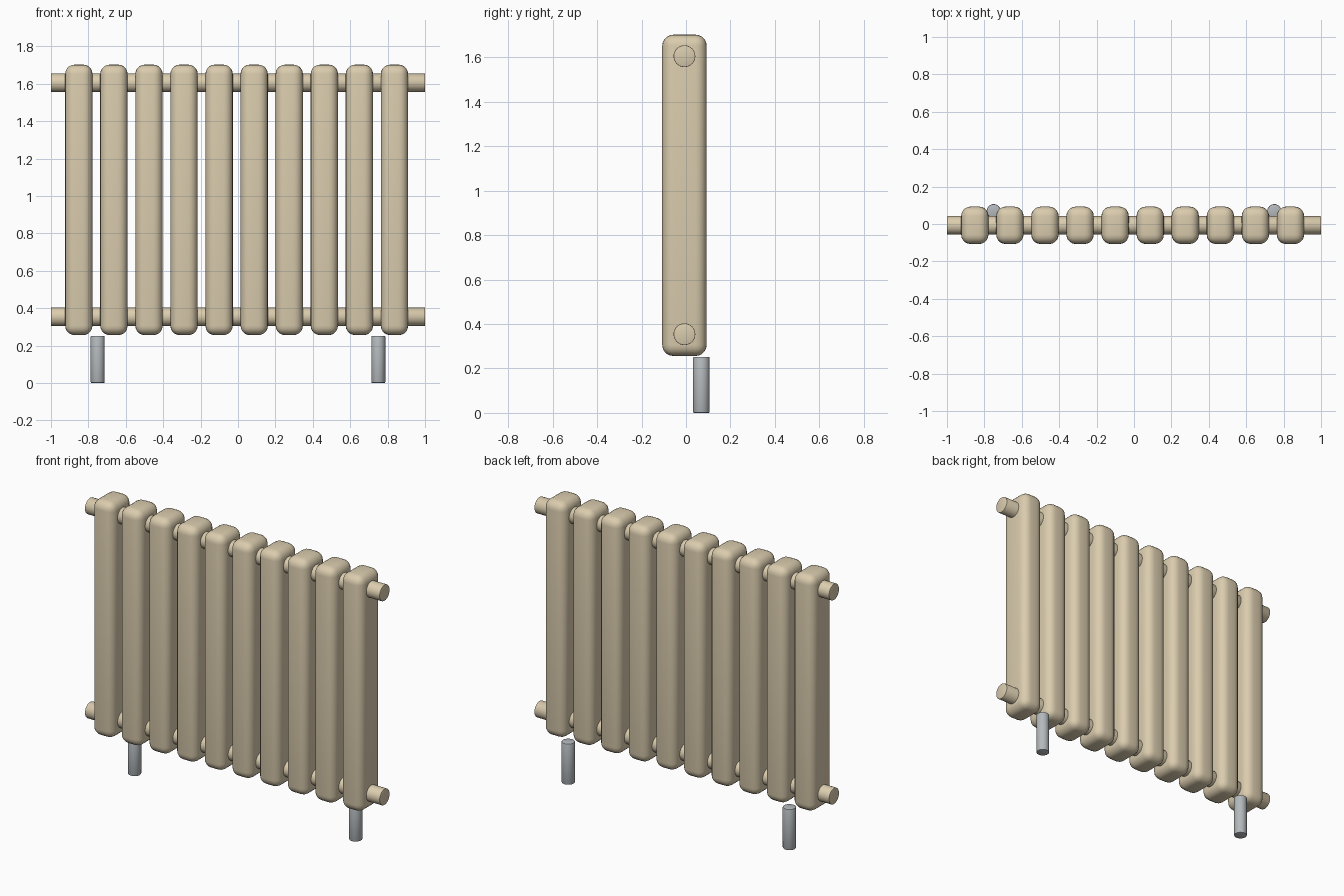
import bpy, math

if "Cube" in bpy.data.objects:
    bpy.data.objects.remove(bpy.data.objects["Cube"])

def material(name, rgb):
    m = bpy.data.materials.new(name)
    m.diffuse_color = (*rgb, 1)
    m.use_nodes = True
    m.node_tree.nodes["Principled BSDF"].inputs["Base Color"].default_value = m.diffuse_color
    return m

cream = material("cream enamel", (0.70, 0.60, 0.42))
steel = material("grey steel", (0.46, 0.49, 0.51))

def finish(ob, name, mat, bevel, segments):
    ob.name = name
    ob.data.materials.append(mat)
    mod = ob.modifiers.new("rounding", 'BEVEL')
    mod.width = bevel
    mod.segments = segments
    mod.limit_method = 'ANGLE'
    mod.angle_limit = math.radians(40)
    bpy.ops.object.modifier_apply(modifier=mod.name)
    bpy.ops.object.shade_smooth_by_angle(angle=math.radians(35))

def cylinder(name, loc, radius, length, mat, bevel, rot=(0, 0, 0)):
    bpy.ops.mesh.primitive_cylinder_add(vertices=32, radius=radius, depth=length,
                                        location=loc, rotation=rot)
    finish(bpy.context.object, name, mat, bevel, 2)

Y = -0.007  # centre plane of columns and pipes

# Rounded vertical columns
for i in range(10):
    bpy.ops.mesh.primitive_cube_add(size=1, location=(-0.851 + 0.1875 * i, Y, 0.979))
    ob = bpy.context.object
    ob.scale = (0.146, 0.2, 1.446)
    bpy.ops.object.transform_apply(location=False, rotation=False, scale=True)
    finish(ob, f"column_{i + 1}", cream, 0.05, 5)

# Horizontal header pipes
for name, z in (("bottom_pipe", 0.354), ("top_pipe", 1.605)):
    cylinder(name, (0, Y, z), 0.049, 2.0, cream, 0.003, (0, math.pi / 2, 0))

# Rear legs
for name, x in (("left_leg", -0.75), ("right_leg", 0.75)):
    cylinder(name, (x, 0.069, 0.126), 0.0375, 0.252, steel, 0.005)
